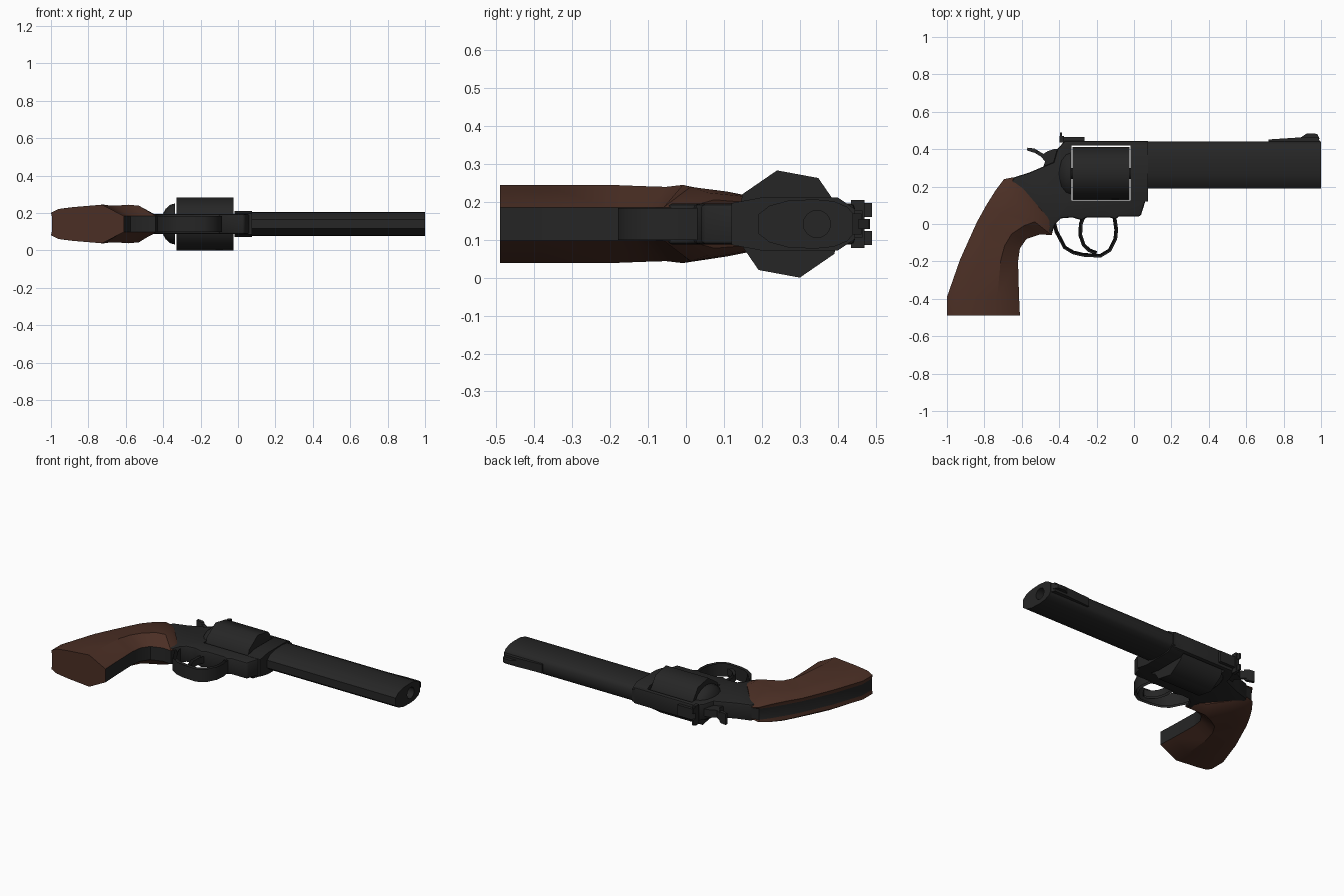
import bpy, bmesh, math
from mathutils import Vector

if "Cube" in bpy.data.objects:
    bpy.data.objects.remove(bpy.data.objects["Cube"])

C = 0.1415  # middle of the thickness (z)


def material(name, rgb):
    m = bpy.data.materials.new(name)
    m.diffuse_color = (*rgb, 1)
    m.use_nodes = True
    m.node_tree.nodes["Principled BSDF"].inputs["Base Color"].default_value = m.diffuse_color
    return m


BLACK = material("black steel", (0.019, 0.019, 0.019))
BROWN = material("brown wood", (0.070, 0.028, 0.018))


def finish(obj, angle=40):
    bpy.ops.object.select_all(action='DESELECT')
    obj.select_set(True)
    bpy.context.view_layer.objects.active = obj
    for mod in list(obj.modifiers):
        bpy.ops.object.modifier_apply(modifier=mod.name)
    bpy.ops.object.shade_smooth_by_angle(angle=math.radians(angle))
    return obj


def loft(name, rings, mats=(BLACK,), bevel=0, angle=40, cutters=()):
    """Skin equal-length rings of points and cap both ends."""
    bm = bmesh.new()
    vs = [[bm.verts.new(p) for p in r] for r in rings]
    n = len(vs[0])
    for a, b in zip(vs, vs[1:]):
        for i in range(n):
            j = (i + 1) % n
            bm.faces.new((a[i], a[j], b[j], b[i]))
    bm.faces.new(vs[0])
    bm.faces.new(vs[-1])
    bmesh.ops.recalc_face_normals(bm, faces=bm.faces)
    me = bpy.data.meshes.new(name)
    bm.to_mesh(me)
    bm.free()
    for m in mats:
        me.materials.append(m)
    obj = bpy.data.objects.new(name, me)
    bpy.context.collection.objects.link(obj)
    if bevel:
        mod = obj.modifiers.new("bevel", 'BEVEL')
        mod.width, mod.segments = bevel, 2
        mod.limit_method, mod.angle_limit = 'ANGLE', math.radians(65)
    for c in cutters:
        mod = obj.modifiers.new("cut", 'BOOLEAN')
        mod.object, mod.operation, mod.solver = c, 'DIFFERENCE', 'EXACT'
    finish(obj, angle)
    for c in cutters:
        bpy.data.objects.remove(c)
    return obj


def prism(name, pts, half, z=C, **kw):
    return loft(name, [[(x, y, z + s * half) for x, y in pts] for s in (-1, 1)], **kw)


def box(name, x0, x1, y0, y1, half, z=C, **kw):
    return prism(name, [(x0, y0), (x1, y0), (x1, y1), (x0, y1)], half, z, **kw)


def strip(name, path, thick, half):
    """Flat band that follows a path in the side view."""
    rings = []
    for i, p in enumerate(path):
        a, b = Vector(path[max(i - 1, 0)]), Vector(path[min(i + 1, len(path) - 1)])
        d = (b - a).normalized()
        nx, ny = -d.y * thick / 2, d.x * thick / 2
        rings.append([(p[0] + s * nx, p[1] + s * ny, C + s * t * half)
                      for s, t in ((-1, -1), (-1, 1), (1, 1), (1, -1))])
    return loft(name, rings)


def rod(name, x0, x1, y, r, sides, turn=0, **kw):
    return loft(name, [[(x, y + r * math.cos(turn + i * math.tau / sides),
                         C + r * math.sin(turn + i * math.tau / sides))
                        for i in range(sides)] for x in (x0, x1)], **kw)


# Frame with a window for the cylinder
window = box("window_cutter", -0.335, -0.02, 0.125, 0.42, 0.3)
window.hide_render = True
prism("frame", [(-0.37, 0.445), (0.07, 0.445), (0.075, 0.19), (0.06, 0.12), (0.035, 0.04),
                (-0.08, 0.04), (-0.10, 0.025), (-0.13, 0.035), (-0.25, 0.035), (-0.28, 0.02),
                (-0.33, 0.035), (-0.39, 0.03), (-0.42, 0.0), (-0.44, -0.05), (-0.50, -0.04),
                (-0.66, 0.22), (-0.64, 0.25), (-0.56, 0.275), (-0.49, 0.305),
                (-0.43, 0.33), (-0.41, 0.40)],
      0.054, bevel=0.012, cutters=[window])

# Collar where the barrel enters the frame
loft("frame_collar", [[(x, y, C + z) for y, z in
     [(0.445, -0.04), (0.40, -0.07), (0.20, -0.07), (0.12, -0.055),
      (0.12, 0.055), (0.20, 0.07), (0.40, 0.07), (0.445, 0.04)]] for x in (-0.019, 0.076)])

# Barrel with a rounded full-length underlug and a bore
bore = rod("bore_cutter", 0.75, 1.1, 0.345, 0.036, 16)
bore.hide_render = True
half_section = [(0.44, 0.028), (0.425, 0.045), (0.39, 0.06), (0.34, 0.065),
                (0.27, 0.062), (0.22, 0.048), (0.19, 0.025)]
section = half_section + [(y, -z) for y, z in reversed(half_section)]
loft("barrel", [[(x, y, C + z) for y, z in section] for x in (0.06, 1.0)],
     angle=50, cutters=[bore])

# Eight-sided cylinder
rod("cylinder", -0.33, -0.025, 0.27, 0.1445, 8, math.radians(12), angle=50)
rod("cylinder_pin", -0.35, 0.0, 0.27, 0.03, 10)

# Rounded recoil shield behind the cylinder
shield = []
for k in range(5):
    a = math.radians(k * 21)
    c = max(math.cos(a), 0.12)
    shield.append([(-0.336 - 0.075 * math.sin(a), 0.27 + 0.13 * c * math.cos(i * math.tau / 16),
                    C + 0.11 * c * math.sin(i * math.tau / 16)) for i in range(16)])
loft("recoil_shield", shield, angle=50)

# Hammer and its thumb spur
prism("hammer", [(-0.57, 0.395), (-0.57, 0.407), (-0.53, 0.402), (-0.485, 0.375), (-0.46, 0.39),
                 (-0.43, 0.40), (-0.39, 0.40), (-0.39, 0.29), (-0.49, 0.29), (-0.475, 0.335),
                 (-0.50, 0.362), (-0.53, 0.38)], 0.024)
prism("hammer_spur", [(-0.572, 0.393), (-0.57, 0.408), (-0.53, 0.403), (-0.51, 0.385),
                      (-0.53, 0.38)], 0.036)

# Trigger guard and trigger
strip("trigger_guard", [(-0.43, 0.02), (-0.415, -0.04), (-0.37, -0.125), (-0.325, -0.152),
                        (-0.27, -0.165), (-0.18, -0.17), (-0.13, -0.14), (-0.10, -0.08),
                        (-0.095, -0.03), (-0.105, 0.04)], 0.02, 0.042)
strip("trigger", [(-0.265, 0.05), (-0.285, 0.0), (-0.287, -0.06), (-0.27, -0.11),
                  (-0.24, -0.14), (-0.20, -0.155)], 0.02, 0.022)

# Front sight: long base and ramp blade
prism("front_sight_base", [(0.72, 0.435), (0.72, 0.452), (0.89, 0.463), (0.985, 0.463),
                           (0.997, 0.435)], 0.028)
prism("front_sight_blade", [(0.88, 0.455), (0.925, 0.485), (0.98, 0.482), (0.993, 0.455)], 0.013)

# Rear sight: bed, cross blade and two notch posts
box("rear_sight_bed", -0.385, -0.265, 0.435, 0.465, 0.035)
box("rear_sight_blade", -0.398, -0.375, 0.435, 0.47, 0.063)
for side, s in (("left", -1), ("right", 1)):
    box("rear_sight_post_" + side, -0.396, -0.386, 0.46, 0.49, 0.018, C + s * 0.037)

# Grip: each row is front point, back point, width factor
rows = [((-0.61, -0.49), (-1.0, -0.49), 1), ((-0.615, -0.38), (-1.0, -0.39), 1),
        ((-0.62, -0.20), (-0.93, -0.19), 1), ((-0.61, -0.13), (-0.885, -0.09), 0.97),
        ((-0.575, -0.08), (-0.84, 0.01), 0.95), ((-0.50, -0.055), (-0.79, 0.10), 1),
        ((-0.44, -0.06), (-0.74, 0.18), 0.95), ((-0.43, -0.02), (-0.695, 0.24), 0.8),
        ((-0.43, 0.0), (-0.645, 0.25), 0.62)]
rings = []
for f, b, w in rows:
    f, b = Vector(f), Vector(b)
    side = [(0.015, 0.036), (0.0, 0.06 * w), (0.1, 0.08 * w), (0.3, 0.09 * w),
            (0.7, 0.103 * w), (1.0, 0.043)]
    ring = [(*b.lerp(f, t), C + z) for t, z in side]
    rings.append(ring + [(x, y, 2 * C - z) for x, y, z in reversed(ring)])
grip = loft("grip", rings, mats=(BROWN, BLACK), angle=35)

# Steel front and back straps are the faces on the middle plane
for p in grip.data.polygons:
    p.material_index = int(len(p.vertices) == 4 and abs(p.center.z - C) < 1e-3)
